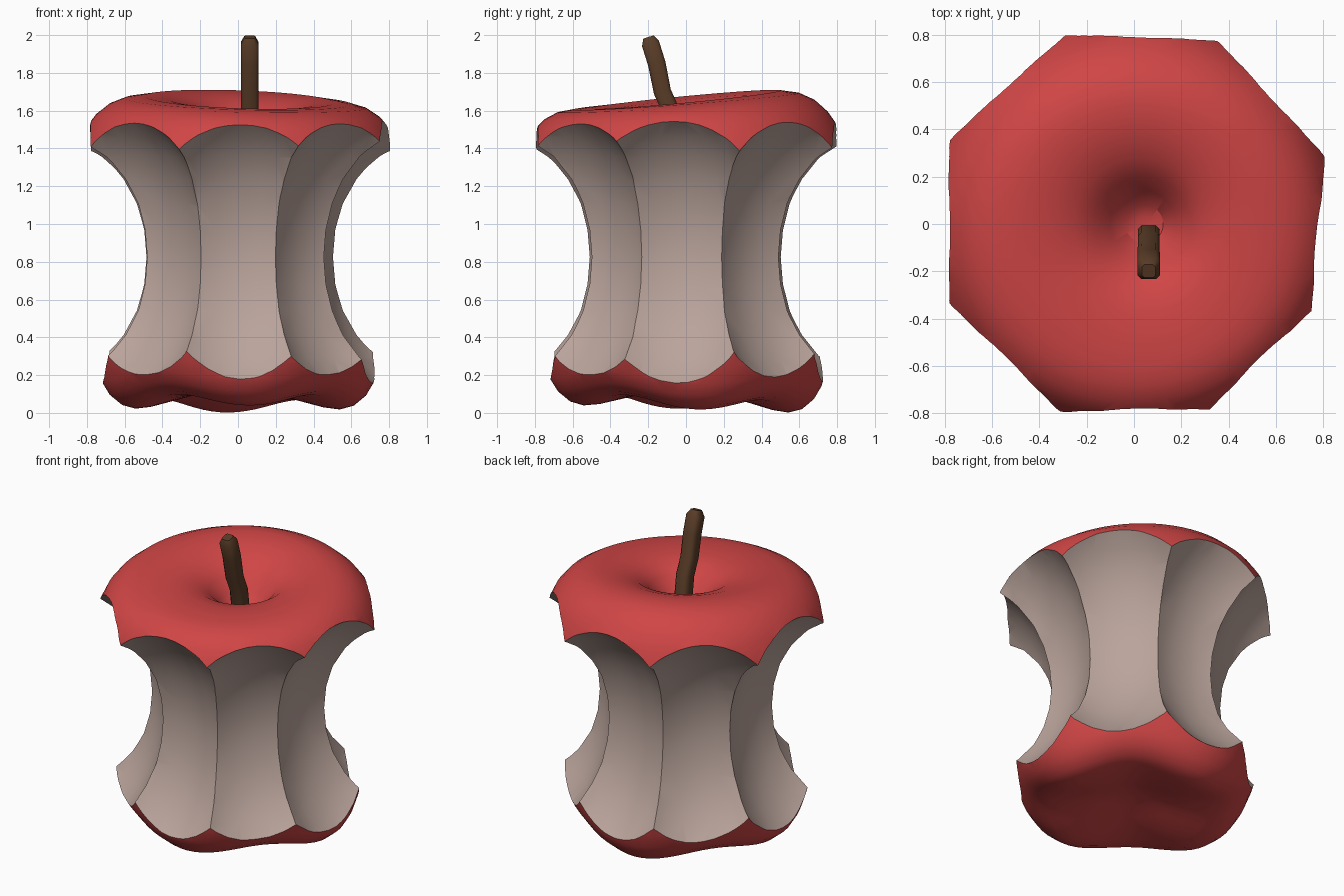
import bpy, bmesh, math
from mathutils import Vector

if "Cube" in bpy.data.objects:
    bpy.data.objects.remove(bpy.data.objects["Cube"])


def material(name, rgb):
    m = bpy.data.materials.new(name)
    m.diffuse_color = (*rgb, 1)
    m.use_nodes = True
    m.node_tree.nodes["Principled BSDF"].inputs["Base Color"].default_value = m.diffuse_color
    return m


skin = material("red_skin", (0.63, 0.06, 0.06))
flesh = material("flesh", (0.49, 0.37, 0.33))
bark = material("bark", (0.10, 0.045, 0.02))


def make_object(name, bm, mats):
    bmesh.ops.recalc_face_normals(bm, faces=bm.faces)
    me = bpy.data.meshes.new(name)
    bm.to_mesh(me)
    bm.free()
    for m in mats:
        me.materials.append(m)
    ob = bpy.data.objects.new(name, me)
    bpy.context.collection.objects.link(ob)
    return ob


def activate(ob):
    bpy.ops.object.select_all(action='DESELECT')
    ob.select_set(True)
    bpy.context.view_layer.objects.active = ob


def bridge(bm, rings):
    for a, b in zip(rings, rings[1:]):
        n = len(a)
        for i in range(n):
            j = (i + 1) % n
            bm.faces.new((a[i], a[j], b[j], b[i]))


# Apple: turned profile with a tilted top and four lobes underneath
profile = [(0.03, 1.40), (0.08, 1.415), (0.14, 1.485), (0.20, 1.56), (0.28, 1.615),
           (0.38, 1.645), (0.50, 1.66), (0.60, 1.65), (0.68, 1.625), (0.75, 1.575),
           (0.80, 1.515), (0.845, 1.42), (0.89, 1.25), (0.91, 1.05), (0.89, 0.80),
           (0.83, 0.55), (0.765, 0.37), (0.735, 0.26), (0.705, 0.18), (0.665, 0.12),
           (0.60, 0.07), (0.53, 0.052), (0.45, 0.056), (0.34, 0.075), (0.22, 0.10),
           (0.12, 0.13), (0.03, 0.14)]
SEG = 72
bm = bmesh.new()
rings = []
for r, z in profile:
    ring = []
    for i in range(SEG):
        t = 2 * math.pi * i / SEG
        x, y = r * math.cos(t), r * math.sin(t)
        zz, k, dx = z, 1.0, 0.0
        if z > 1.39:
            w = min(1, max(0, (0.84 - r) / 0.31))
            zz += w * (0.095 * y - 0.035 * x)
            dx = 0.05 * max(0, 1 - r / 0.6)
        elif z < 0.5:
            low = (0.5 - z) / 0.5
            lobe = math.cos(4 * (t - math.radians(96)))
            zz -= low * (0.035 * lobe * min(1, r / 0.5) ** 2 + 0.04 * y)
            k = 1 + 0.03 * low * lobe
        ring.append(bm.verts.new((x * k + dx, y * k, zz)))
    rings.append(ring)
bridge(bm, rings)
bm.faces.new(rings[0])
bm.faces.new(rings[-1])
core = make_object("apple_core", bm, [skin, flesh])

# Eight slightly uneven ellipsoid bites carved around the middle: (angle, distance)
bites = [(-5, 1.09), (43, 1.11), (88, 1.11), (132, 1.11),
         (180, 1.09), (225.5, 1.11), (271, 1.12), (314, 1.11)]
for angle, dist in bites:
    t = math.radians(angle)
    bm = bmesh.new()
    bmesh.ops.create_uvsphere(bm, u_segments=32, v_segments=18, radius=1)
    for f in bm.faces:
        f.material_index = 1
    bite = make_object("bite_cutter", bm, [skin, flesh])
    bite.scale = (0.65, 0.65, 0.825)
    bite.location = (dist * math.cos(t), dist * math.sin(t), 0.825)
    bite.rotation_euler.z = t
    bite.hide_render = True
    activate(core)
    mod = core.modifiers.new("bite", 'BOOLEAN')
    mod.operation, mod.solver, mod.object = 'DIFFERENCE', 'EXACT', bite
    bpy.ops.object.modifier_apply(modifier=mod.name)
    bpy.data.objects.remove(bite)
activate(core)
bpy.ops.object.shade_smooth_by_angle(angle=math.radians(32))

# Stem: bent square stick with rounded corners and a bevelled tip
path = [(-0.05, 1.38, 0.055), (-0.08, 1.60, 0.055), (-0.125, 1.70, 0.055),
        (-0.155, 1.85, 0.056), (-0.188, 1.955, 0.056), (-0.199, 1.99, 0.034)]
corners = [math.radians(90 * q + 45 + d) for q in range(4) for d in (-12, 12)]
bm = bmesh.new()
rings = []
for i, (y, z, r) in enumerate(path):
    a, b = path[max(i - 1, 0)], path[min(i + 1, len(path) - 1)]
    d = Vector((0, b[0] - a[0], b[1] - a[1])).normalized()
    side = Vector((1, 0, 0))
    up = d.cross(side)
    c = Vector((0.062, y, z))
    rings.append([bm.verts.new(c + r * (side * math.cos(q) + up * math.sin(q)))
                  for q in corners])
bridge(bm, rings)
bm.faces.new(rings[0])
bm.faces.new(rings[-1])
stem = make_object("stem", bm, [bark])
activate(stem)
bpy.ops.object.shade_smooth_by_angle(angle=math.radians(50))
